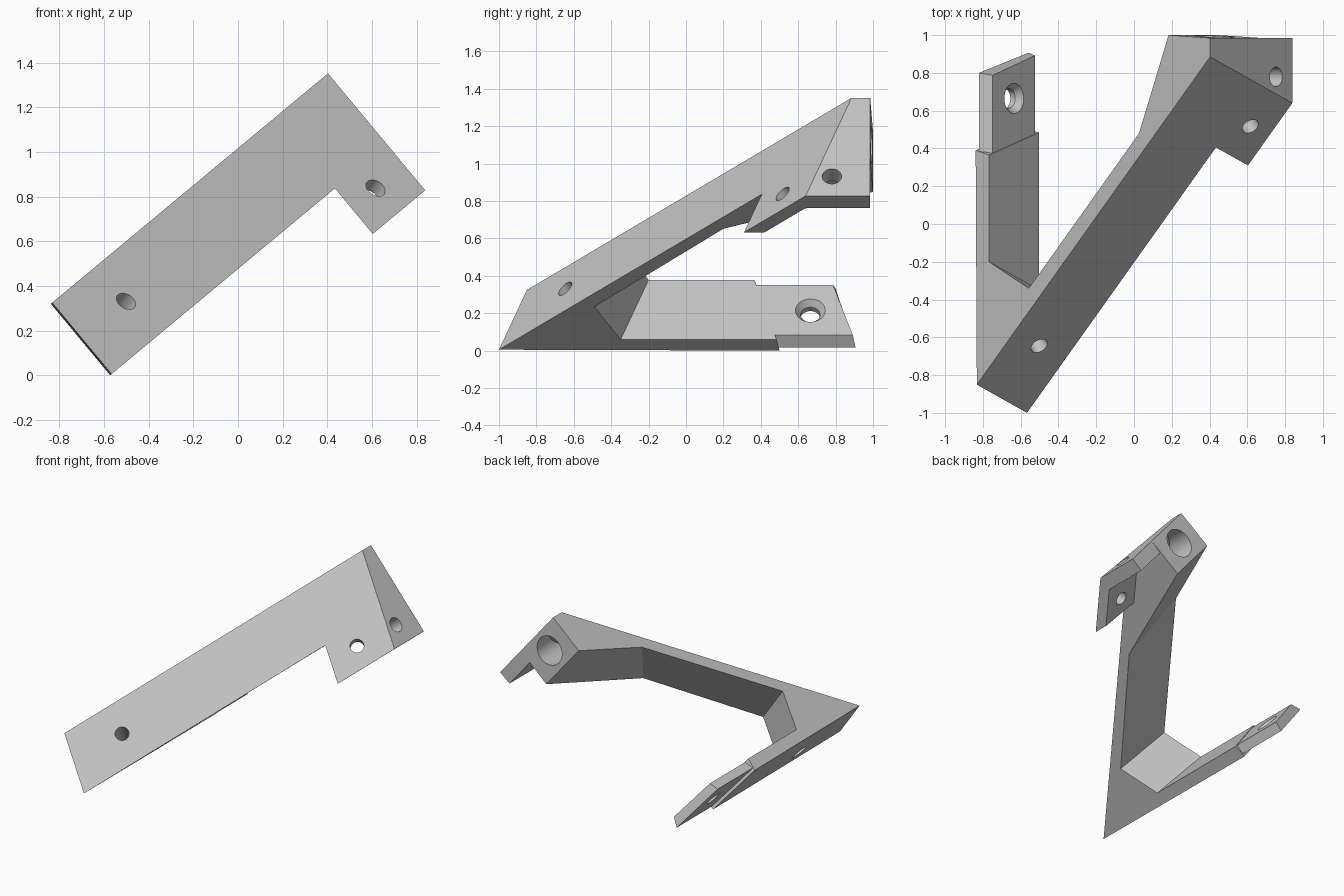
import bpy, bmesh, math
from mathutils import Vector, Matrix

if "Cube" in bpy.data.objects:
    bpy.data.objects.remove(bpy.data.objects["Cube"], do_unlink=True)

grey = bpy.data.materials.new("bracket_grey")
grey.use_nodes = True
grey.diffuse_color = (0.55, 0.55, 0.55, 1)
grey.node_tree.nodes["Principled BSDF"].inputs["Base Color"].default_value = (0.55, 0.55, 0.55, 1)

# Tilted frame: n runs across the flanges, y is depth, s runs down the strut width
TOP, WIDTH, FULL, SHEAR, SLOPE = 0.787, 0.415, 0.68, 0.36, 1.082
HEAD_N, HEAD_BACK = 1.171, 0.985
N_DIR = Vector((0.77, 0, 0.64))
S_DIR = Vector((0.64, 0, -0.77))


def place(n, y, s):
    return N_DIR * n + S_DIR * (s - TOP) + Vector((0, y, 0))


def front_y(n, s):
    return 0.885 - SHEAR * s - (HEAD_N - n) * SLOPE


def loft(name, ring_a, ring_b):
    """Solid between two matching rings of (n, y, s) points."""
    bm = bmesh.new()
    a = [bm.verts.new(place(*p)) for p in ring_a]
    b = [bm.verts.new(place(*p)) for p in ring_b]
    bm.faces.new(a)
    bm.faces.new(b[::-1])
    for i in range(len(a)):
        j = (i + 1) % len(a)
        bm.faces.new((a[i], b[i], b[j], a[j]))
    return finish(name, bm)


def finish(name, bm):
    bmesh.ops.recalc_face_normals(bm, faces=bm.faces[:])
    mesh = bpy.data.meshes.new(name)
    bm.to_mesh(mesh)
    bm.free()
    mesh.materials.append(grey)
    obj = bpy.data.objects.new(name, mesh)
    bpy.context.collection.objects.link(obj)
    return obj


def cone(name, centre, axis, r1, r2, length):
    """Round cutter centred on a point, r2 towards the axis direction."""
    bm = bmesh.new()
    turn = axis.to_track_quat("Z", "Y").to_matrix().to_4x4()
    bmesh.ops.create_cone(bm, cap_ends=True, segments=32, radius1=r1, radius2=r2,
                          depth=length, matrix=Matrix.Translation(centre) @ turn)
    return finish(name, bm)


def combine(target, other, operation):
    other.hide_render = True
    mod = target.modifiers.new(operation, "BOOLEAN")
    mod.operation, mod.solver, mod.object = operation, "EXACT", other
    bpy.context.view_layer.objects.active = target
    bpy.ops.object.modifier_apply(modifier=mod.name)
    bpy.data.objects.remove(other, do_unlink=True)


# Main body: long strut, gusset corner, head block and base of the arm
def body_ring(s, kink, arm_in, arm_out):
    drop = SHEAR * s
    outer, inner = -0.433, -0.349
    return [(outer, front_y(outer, s), s), (HEAD_N, front_y(HEAD_N, s), s),
            (HEAD_N, HEAD_BACK, s), (0.885, 1.0, s), (*kink, s),
            (-0.075, -0.34 - drop, s), (inner, -0.2 - drop, s),
            (inner, arm_in, s), (outer - 0.008, arm_out, s)]


bracket = loft("bracket", body_ring(0, (0.682, 0.48), 0.365, 0.39),
               body_ring(WIDTH, (0.577, 0.2), 0.485, 0.5))


# L-shaped mounting flange below the head
def flange_ring(s):
    left, inner = 0.866, HEAD_N - 0.1
    return [(left, front_y(left, s), s), (HEAD_N, front_y(HEAD_N, s), s),
            (HEAD_N, HEAD_BACK, s), (inner, HEAD_BACK, s),
            (inner, front_y(inner, s) + 0.11, s), (left, front_y(left, s) + 0.11, s)]


combine(bracket, loft("mount_flange", flange_ring(WIDTH), flange_ring(FULL)), "UNION")

# Thinner bevelled plate at the end of the arm
section = [(-0.42, 0.002), (-0.352, 0.034), (-0.352, 0.382), (-0.42, 0.412)]
ends = [0.80, 0.787, 0.892, 0.907]
tip = loft("arm_tip", [(n, 0.3, s) for n, s in section],
           [(n, y, s) for (n, s), y in zip(section, ends)])
combine(bracket, tip, "UNION")

# Round pocket in the back of the head, floor parallel to the front face
circle = [(1.03 + 0.105 * math.cos(k * math.tau / 32), 0.207 + 0.105 * math.sin(k * math.tau / 32))
          for k in range(32)]
combine(bracket, loft("pocket", [(n, 1.1, s) for n, s in circle],
                      [(n, front_y(n, s) + 0.11, s) for n, s in circle]), "DIFFERENCE")

# Screw holes square to the front face
front_axis = (place(1, front_y(1, 0), 0) - place(0, front_y(0, 0), 0)).cross(
    place(0, front_y(0, 1), 1) - place(0, front_y(0, 0), 0)).normalized()
for name, n, s, length in (("flange_hole", 1.007, 0.53, 0.3), ("corner_hole", -0.175, 0.206, 1.0)):
    combine(bracket, cone(name, place(n, front_y(n, s), s), front_axis, 0.047, 0.047, length),
            "DIFFERENCE")

# Screw holes across the head flange and the arm tip, the latter countersunk
for name, n, y, s in (("head_hole", HEAD_N, 0.78, 0.545), ("arm_hole", -0.38, 0.665, 0.21)):
    combine(bracket, cone(name, place(n, y, s), N_DIR, 0.052, 0.052, 0.3), "DIFFERENCE")
combine(bracket, cone("countersink", place(-0.362, 0.665, 0.21), N_DIR, 0.052, 0.092, 0.05),
        "DIFFERENCE")

# Rest on the ground, centred
pts = [v.co for v in bracket.data.vertices]
low = [min(p[i] for p in pts) for i in range(3)]
high = [max(p[i] for p in pts) for i in range(3)]
bracket.data.transform(Matrix.Translation((-(low[0] + high[0]) / 2, -(low[1] + high[1]) / 2, -low[2])))

bpy.ops.object.select_all(action="DESELECT")
bracket.select_set(True)
bpy.context.view_layer.objects.active = bracket
bpy.ops.object.shade_smooth_by_angle(angle=math.radians(25))
